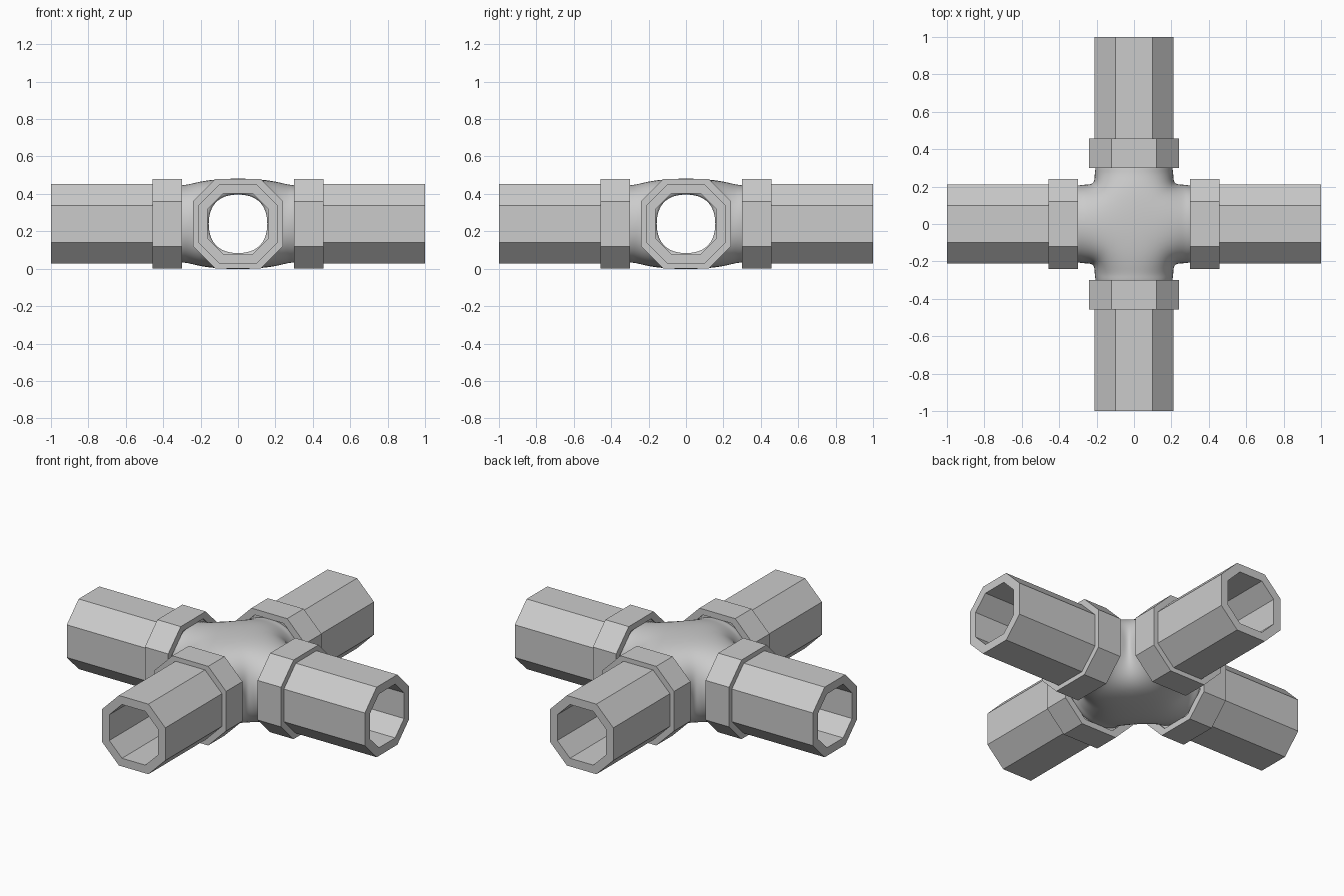
import bpy, bmesh
from math import pi
from mathutils import Matrix

if "Cube" in bpy.data.objects:
    bpy.data.objects.remove(bpy.data.objects["Cube"])

CZ = 0.24  # height of the pipe axes


def octagon(a, h):
    """Octagon (y, z) with half width a and half flat length h."""
    return [(a, -h), (a, h), (h, a), (-h, a), (-a, h), (-a, -h), (-h, -a), (h, -a)]


def finish(name, bm, turn=0):
    bmesh.ops.remove_doubles(bm, verts=bm.verts, dist=1e-4)
    bmesh.ops.recalc_face_normals(bm, faces=bm.faces)
    mesh = bpy.data.meshes.new(name)
    bm.to_mesh(mesh)
    bm.free()
    obj = bpy.data.objects.new(name, mesh)
    obj.matrix_world = Matrix.Translation((0, 0, CZ)) @ Matrix.Rotation(turn, 4, 'Z')
    bpy.context.collection.objects.link(obj)
    return obj


def bridge(bm, rings, closed=False):
    """Join successive rings of points with quads."""
    loops = [[bm.verts.new(p) for p in r] for r in rings]
    pairs = list(zip(loops, loops[1:]))
    if closed:
        pairs.append((loops[-1], loops[0]))
    for r, s in pairs:
        n = len(r)
        for i in range(n):
            bm.faces.new((r[i], r[(i + 1) % n], s[(i + 1) % n], s[i]))


def tube(name, x0, x1, outer, inner, turn):
    bm = bmesh.new()
    profile = [(x0, outer), (x1, outer), (x1, inner), (x0, inner)]
    bridge(bm, [[(x, y, z) for y, z in octagon(*o)] for x, o in profile], True)
    return finish(name, bm, turn)


# Four pipes with their collars
for side, k in (("right", 0), ("back", 1), ("left", 2), ("front", 3)):
    tube(side + "_pipe", 0.31, 1.0, (0.2125, 0.099), (0.163, 0.078), k * pi / 2)
    tube(side + "_collar", 0.30, 0.457, (0.24, 0.12), (0.205, 0.097), k * pi / 2)

# Smooth hollow hub: four short arms sharing their inner corners
A, H, C, T = 0.215, 0.105, 0.15, 0.245
bm = bmesh.new()
for k in range(4):
    base = [(A, A, -H), (A, A, H), (C, C, T), (C, -C, T),
            (A, -A, H), (A, -A, -H), (C, -C, -T), (C, C, -T)]
    arm = [base] + [[(x, y, z) for y, z in octagon(a, 0.1)]
                    for x, a in ((0.262, 0.215), (0.285, 0.213), (0.33, 0.205))]
    rot = Matrix.Rotation(k * pi / 2, 3, 'Z')
    from mathutils import Vector
    bridge(bm, [[rot @ Vector(p) for p in ring] for ring in arm])
for z in (T, -T):
    bm.faces.new([bm.verts.new((x, y, z)) for x, y in ((C, C), (-C, C), (-C, -C), (C, -C))])
hub = finish("hub", bm)
solid = hub.modifiers.new("wall", 'SOLIDIFY')
solid.thickness = 0.055
solid.offset = -1
sub = hub.modifiers.new("smooth", 'SUBSURF')
sub.levels = sub.render_levels = 3
for p in hub.data.polygons:
    p.use_smooth = True
